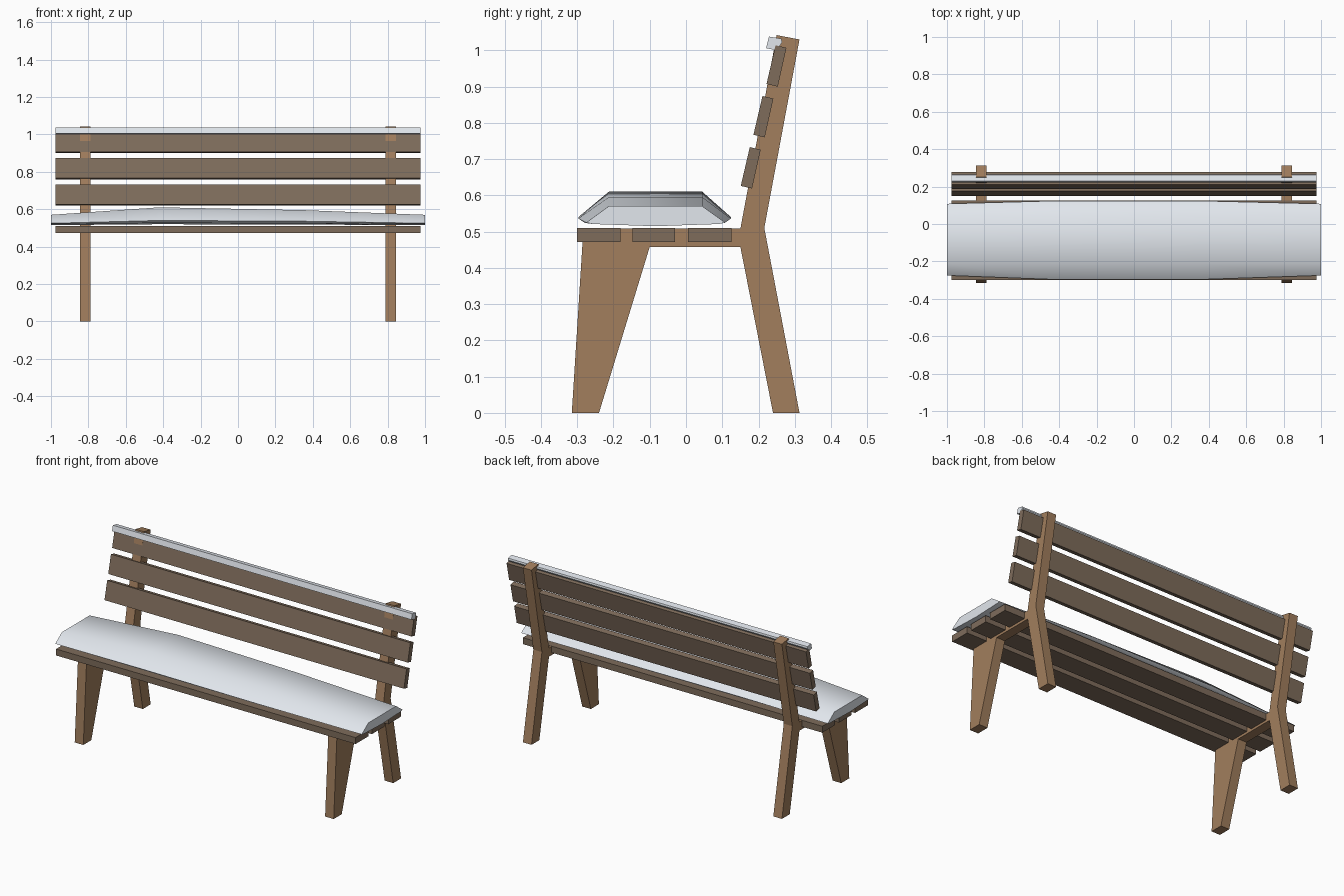
import bpy, bmesh

if "Cube" in bpy.data.objects:
    bpy.data.objects.remove(bpy.data.objects["Cube"])


def material(name, color):
    m = bpy.data.materials.new(name)
    m.diffuse_color = (*color, 1)
    m.use_nodes = True
    m.node_tree.nodes["Principled BSDF"].inputs["Base Color"].default_value = m.diffuse_color
    return m


frame_wood = material("frame_wood", (0.36, 0.21, 0.11))
slat_wood = material("slat_wood", (0.21, 0.15, 0.105))
snow_white = material("snow_white", (0.76, 0.80, 0.85))


def loft(name, sections, mat):
    """Skin a list of (x, [(y, z), ...]) sections and cap both ends."""
    bm = bmesh.new()
    rings = [[bm.verts.new((x, y, z)) for y, z in pts] for x, pts in sections]
    n = len(rings[0])
    for a, b in zip(rings, rings[1:]):
        for i in range(n):
            j = (i + 1) % n
            bm.faces.new((a[i], a[j], b[j], b[i]))
    bm.faces.new(rings[0])
    bm.faces.new(rings[-1])
    bmesh.ops.recalc_face_normals(bm, faces=bm.faces)
    mesh = bpy.data.meshes.new(name)
    bm.to_mesh(mesh)
    bm.free()
    obj = bpy.data.objects.new(name, mesh)
    mesh.materials.append(mat)
    bpy.context.collection.objects.link(obj)
    return obj


def extrude(name, profile, x0, x1, mat):
    return loft(name, [(x0, profile), (x1, profile)], mat)


# Side frames: front leg, seat rail, kinked back leg in one outline
FRAME = [(-0.315, 0), (-0.24, 0), (-0.10, 0.458), (0.15, 0.458), (0.24, 0),
         (0.313, 0), (0.216, 0.51), (0.313, 1.03), (0.25, 1.042),
         (0.15, 0.508), (-0.283, 0.508)]
for side, x in (("left", -0.817), ("right", 0.817)):
    extrude(side + "_frame", FRAME, x - 0.028, x + 0.028, frame_wood)

# Seat slats
for i, (y0, y1) in enumerate([(-0.30, -0.18), (-0.147, -0.03), (0.005, 0.125)]):
    extrude(f"seat_slat_{i + 1}", [(y0, 0.472), (y1, 0.472), (y1, 0.51), (y0, 0.51)],
            -0.977, 0.977, slat_wood)

# Leaning backrest slats
SLAT = [(0, 0), (0.031, -0.007), (0.055, 0.1), (0.025, 0.107)]
for i, (y, z) in enumerate([(0.151, 0.626), (0.186, 0.767), (0.222, 0.907)]):
    extrude(f"back_slat_{i + 1}", [(y + dy, z + dz) for dy, dz in SLAT],
            -0.977, 0.977, slat_wood)

# Strip of snow along the top slat
extrude("top_snow", [(0.221, 1.006), (0.25, 1.0), (0.265, 1.022), (0.263, 1.032),
                     (0.229, 1.038)], -0.977, 0.977, snow_white)


# Snow drift on the seat, highest left of centre
def drift(x, y0, y1, bottom, edge, top):
    return x, [(y0 + 0.018, bottom), (-0.085, bottom - 0.006), (y1 - 0.018, bottom),
               (y1, edge), (0.045, top), (-0.213, top), (y0, edge)]


snow = loft("seat_snow", [drift(-1, -0.275, 0.108, 0.521, 0.525, 0.57),
                          drift(-0.42, -0.297, 0.124, 0.526, 0.54, 0.61),
                          drift(0.35, -0.297, 0.124, 0.524, 0.536, 0.595),
                          drift(1, -0.275, 0.108, 0.521, 0.525, 0.57)], snow_white)
bpy.context.view_layer.objects.active = snow
snow.select_set(True)
bpy.ops.object.shade_smooth_by_angle(angle=0.87)
